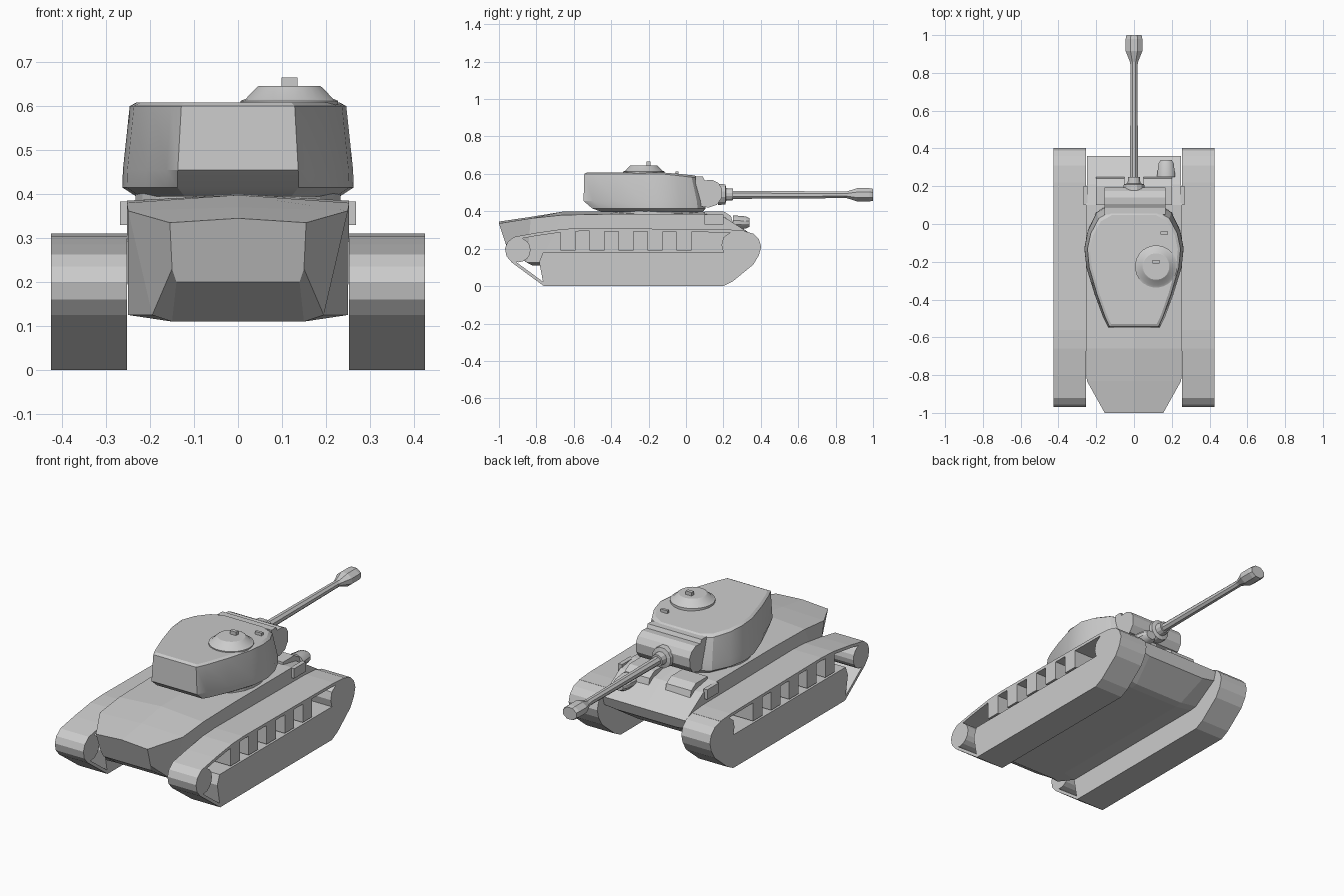
import bpy, bmesh, math
from mathutils import Vector

if "Cube" in bpy.data.objects:
    bpy.data.objects.remove(bpy.data.objects["Cube"])


def finish(name, bm, mirror=False, smooth=0):
    bmesh.ops.recalc_face_normals(bm, faces=bm.faces)
    me = bpy.data.meshes.new(name)
    bm.to_mesh(me)
    bm.free()
    ob = bpy.data.objects.new(name, me)
    bpy.context.collection.objects.link(ob)
    if mirror:
        ob.modifiers.new("Mirror", 'MIRROR').use_clip = False
    if smooth:
        bpy.ops.object.select_all(action='DESELECT')
        ob.select_set(True)
        bpy.context.view_layer.objects.active = ob
        bpy.ops.object.shade_smooth_by_angle(angle=math.radians(smooth))
    return ob


def loft(name, rings, **kw):
    """Skin closed rings of equal length and cap both ends."""
    bm = bmesh.new()
    vs = [[bm.verts.new(p) for p in r] for r in rings]
    n = len(vs[0])
    for a, b in zip(vs, vs[1:]):
        for i in range(n):
            j = (i + 1) % n
            bm.faces.new((a[i], a[j], b[j], b[i]))
    bm.faces.new(vs[0])
    bm.faces.new(vs[-1])
    return finish(name, bm, **kw)


def prism(name, pts, x0, x1, **kw):
    """Extrude a (y, z) outline along x."""
    return loft(name, [[(x, y, z) for y, z in pts] for x in (x0, x1)], **kw)


def box(name, x0, x1, y0, y1, z0, z1, **kw):
    return prism(name, [(y0, z0), (y1, z0), (y1, z1), (y0, z1)], x0, x1, **kw)


def turned(name, centre, axis, steps, sides, squash=1, **kw):
    """Stack of rings (distance, radius) along 'y' or 'z'."""
    c, rings = Vector(centre), []
    for d, r in steps:
        ring = []
        for i in range(sides):
            t = 2 * math.pi * (i + .5) / sides
            u, v = r * math.cos(t), r * math.sin(t) * squash
            ring.append(c + Vector((u, d, v) if axis == 'y' else (u, v, d)))
        rings.append(ring)
    return loft(name, rings, **kw)


def circle(cy, cz, r, n):
    return [(cy + r * math.cos(2 * math.pi * i / n),
             cz + r * math.sin(2 * math.pi * i / n)) for i in range(n)]


# Track lower body with front wheel
X0, X1 = .253, .425
prism("track_body", [(-.76, .0), (.2, .0), (.25, .025), (.36, .115), (.39, .165),
                     (.402, .21), (.39, .25), (.36, .28), (.31, .295), (.25, .297),
                     (.2, .26), (.19, .22), (.2, .18), (-.765, .18), (-.785, .13)],
      X0, X1, mirror=True)

# Track band wrapping the rear wheel and the top run
path = [Vector(p) for p in [(-.76, 0), (-.93, .125), (-.96, .16), (-.968, .2), (-.955, .235),
                            (-.92, .263), (-.8, .285), (-.66, .305), (-.56, .31), (.22, .303),
                            (.31, .296)]]
inner = []
for i, p in enumerate(path):
    d = (path[min(i + 1, len(path) - 1)] - path[max(i - 1, 0)]).normalized()
    inner.append(p + Vector((d.y, -d.x)) * .016)
bm = bmesh.new()
grid = [[bm.verts.new((x, *p)) for x, p in ((X0, a), (X1, a), (X1, b), (X0, b))]
        for a, b in zip(path, inner)]
for a, b in zip(grid, grid[1:]):
    for i in range(4):
        j = (i + 1) % 4
        bm.faces.new((a[i], a[j], b[j], b[i]))
bm.faces.new(grid[0])
bm.faces.new(grid[-1])
finish("track_band", bm, mirror=True)

# Rear wheel and hanging plates between band and body
prism("rear_wheel", circle(-.897, .193, .066, 16), X0, X1, mirror=True)
for i in range(5):
    y = -.67 + i * .155
    box(f"track_plate_{i + 1}", X0, X1, y, y + .08, .19, .3, mirror=True)

# Hull: half sections from rear to front (bottom, chine, top side, top centre)
half = [
    [(.14, -.955, .2), (.15, -.965, .23), (.155, -1, .335), (0, -1, .345)],
    [(.15, -.82, .11), (.195, -.85, .125), (.25, -.83, .362), (0, -.83, .37)],
    [(.15, -.74, .11), (.25, -.78, .125), (.253, -.66, .38), (0, -.66, .398)],
    [(.15, -.4, .11), (.25, -.4, .125), (.253, -.4, .385), (0, -.4, .4)],
    [(.15, .16, .11), (.25, .16, .125), (.253, .1, .385), (0, .1, .395)],
    [(.15, .2, .115), (.25, .2, .13), (.25, .21, .365), (0, .21, .37)],
    [(.18, .34, .21), (.25, .345, .22), (.25, .36, .27), (0, .36, .27)],
]
loft("hull", [r + [(-x, y, z) for x, y, z in r[2::-1]] for r in half])
box("hull_side_bracket", .245, .268, .1, .2, .33, .383, mirror=True)
# Small raised blocks in front of the turret and bow gun housing
prism("deck_block", [(.1, .38), (.25, .34), (.24, .375), (.2, .4), (.1, .4)], .05, .2, mirror=True)
turned("bow_gun_housing", (.17, .25, .34), 'y', [(0, .05), (.07, .042), (.09, .03)], 12, .8, smooth=30)

# Turret
side = [(.13, .09), (.195, .05), (.24, -.04), (.258, -.13), (.248, -.23),
        (.205, -.37), (.16, -.49), (.135, -.54)]
outline = side + [(-x, y) for x, y in reversed(side)]


def ring(sx, front, rear, z, droop=0):
    out = []
    for x, y in outline:
        k = front if y > -.15 else rear
        yy = -.15 + (y + .15) * k
        out.append((x * sx, yy, z - droop * max(0, yy + .12)))
    return out


loft("turret", [ring(.9, 1, .76, .395), ring(1.02, 1.06, .9, .415),
                ring(1.015, 1.04, 1.02, .455), ring(.955, .9, 1.01, .6, .12),
                ring(.9, .82, .97, .608, .1)], smooth=22)
turned("turret_ring", (0, -.17, 0), 'z', [(.36, .235), (.41, .235)], 24)

# Cupola with hatch and sights
turned("cupola", (.117, -.225, 0), 'z',
       [(.59, .112), (.612, .112), (.617, .1), (.643, .075), (.646, .07)], 24, smooth=25)
box("cupola_sight", .099, .135, -.21, -.19, .64, .665)
box("roof_sight", .14, .18, -.055, -.04, .585, .612)

# Gun shield and its side plates
prism("gun_shield", [(.05, .585), (.09, .585), (.1, .565), (.14, .568), (.175, .55), (.193, .52),
                     (.19, .47), (.165, .435), (.12, .42), (.05, .43)], -.157, .167, smooth=25)
box("turret_neck", -.135, .14, 0, .1, .41, .56)

# Gun barrel, collar and flared muzzle
turned("gun_collar", (0, 0, .49), 'y', [(.17, .058), (.21, .056), (.215, .035), (.25, .032)], 12)
turned("gun_barrel", (0, 0, .488), 'y', [(.18, .024), (.86, .019)], 8)
turned("gun_muzzle", (0, 0, .488), 'y',
       [(.84, .02), (.86, .024), (.915, .048), (.98, .048), (1, .043)], 8, .8)
